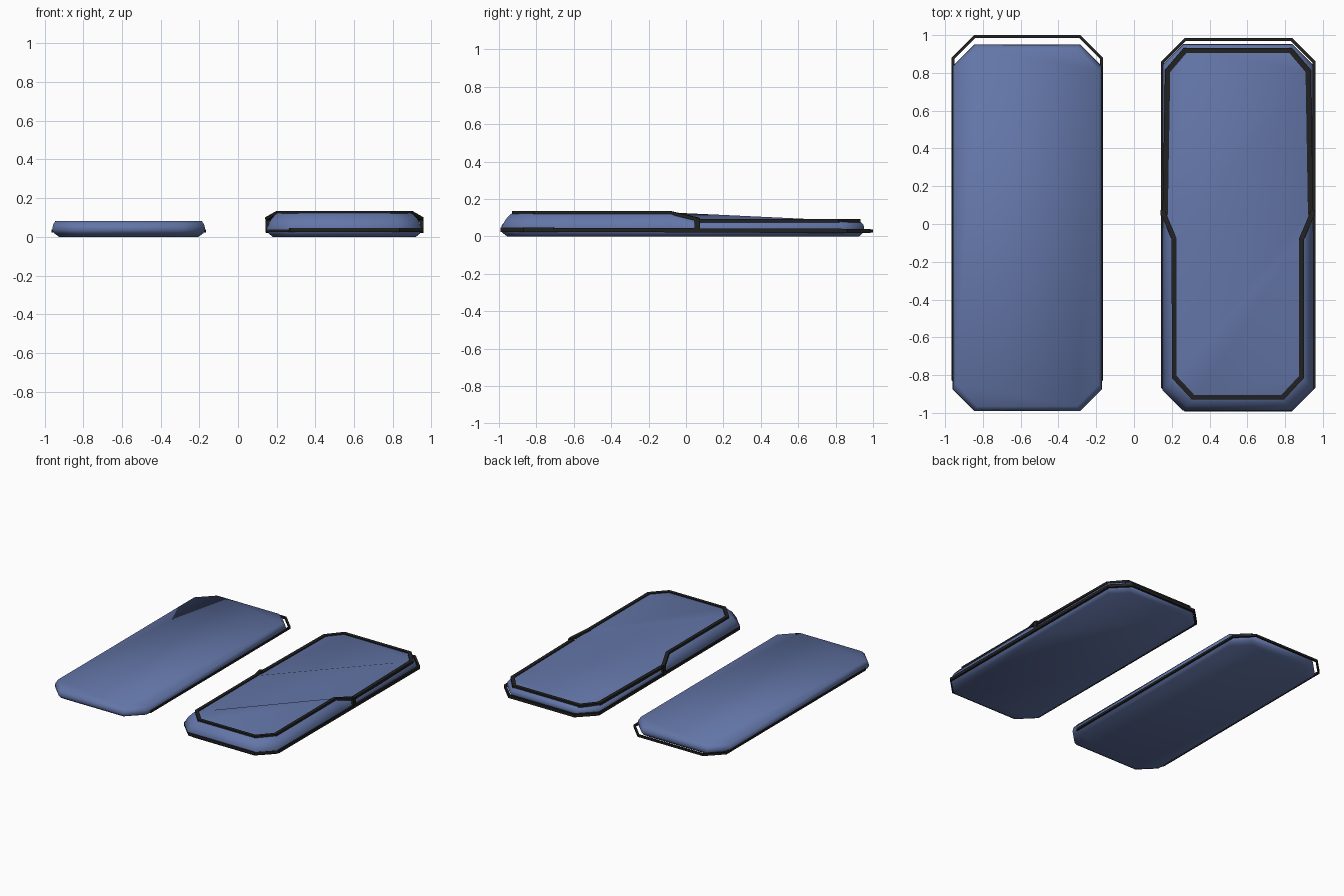
import bpy, bmesh
from mathutils import Vector

if "Cube" in bpy.data.objects:
    bpy.data.objects.remove(bpy.data.objects["Cube"])

def material(name, rgb):
    m = bpy.data.materials.new(name)
    m.diffuse_color = (*rgb, 1)
    m.use_nodes = True
    m.node_tree.nodes["Principled BSDF"].inputs["Base Color"].default_value = m.diffuse_color
    return m

BLUE = material("blue fabric", (0.125, 0.18, 0.39))
BLACK = material("black piping", (0.015, 0.015, 0.015))

def finish(name, bm, mat, smooth):
    bmesh.ops.recalc_face_normals(bm, faces=bm.faces)
    me = bpy.data.meshes.new(name)
    bm.to_mesh(me)
    bm.free()
    me.materials.append(mat)
    ob = bpy.data.objects.new(name, me)
    bpy.context.collection.objects.link(ob)
    for p in me.polygons:
        p.use_smooth = smooth
    return ob

def octagon(x0, x1, y0, y1, z, c=0.115):
    return [Vector((x, y, z)) for x, y in (
        (x0 + c, y0), (x1 - c, y0), (x1, y0 + c), (x1, y1 - c),
        (x1 - c, y1), (x0 + c, y1), (x0, y1 - c), (x0, y0 + c))]

def loft(name, rings, mat):
    bm = bmesh.new()
    vs = [[bm.verts.new(p) for p in r] for r in rings]
    n = len(vs[0])
    for a, b in zip(vs, vs[1:]):
        for i in range(n):
            j = (i + 1) % n
            bm.faces.new((a[i], a[j], b[j], b[i]))
    bm.faces.new(vs[0][::-1])
    top = bm.faces.new(vs[-1])
    if n == 12:  # split the stepped top along its two cross lines
        for a, b in ((3, 10), (4, 9)):
            bmesh.ops.connect_verts(bm, verts=[vs[-1][a], vs[-1][b]])
    return finish(name, bm, mat, True)

def piping(name, pts, w, h, closed=True):
    # rectangular cord with mitred corners
    bm = bmesh.new()
    n, secs = len(pts), []
    for i, p in enumerate(pts):
        a = (p - pts[i - 1]) if closed or i > 0 else pts[1] - p
        b = (pts[(i + 1) % n] - p) if closed or i < n - 1 else a
        a, b = a.normalized(), b.normalized()
        t = (a + b).normalized()
        side = Vector((t.y, -t.x, 0)).normalized()
        up = side.cross(t).normalized()
        k = 1 / max(0.6, t.dot(b))
        secs.append([bm.verts.new(p + side * sx * w / 2 * k + up * sz * h / 2)
                     for sx, sz in ((-1, -1), (1, -1), (1, 1), (-1, 1))])
    for i in range(n if closed else n - 1):
        a, b = secs[i], secs[(i + 1) % n]
        for j in range(4):
            k = (j + 1) % 4
            bm.faces.new((a[j], a[k], b[k], b[j]))
    if not closed:
        bm.faces.new(secs[0])
        bm.faces.new(secs[-1])
    return finish(name, bm, BLACK, False)

# Plain cushion on the left
loft("plain_cushion", [
    octagon(-0.925, -0.205, -0.95, 0.915, 0.0),
    octagon(-0.95, -0.18, -0.98, 0.94, 0.018),
    octagon(-0.96, -0.17, -0.99, 0.95, 0.035),
    octagon(-0.957, -0.173, -0.985, 0.945, 0.06),
    octagon(-0.945, -0.187, -0.965, 0.93, 0.082)], BLUE)
piping("plain_cushion_piping", octagon(-0.958, -0.172, -0.94, 0.993, 0.03), 0.014, 0.016)

# Stepped cushion on the right: octagon plus two points on each long side
def stepped(ins_f, ins_b, zf, zb, front, back, c=0.11):
    xf, xb = 0.4 - ins_f, 0.4 - ins_b
    right = [(xf - c, front, zf), (xf, front + c, zf), (xf, -0.08, zf),
             (xb, 0.06, zb), (xb, back - c, zb), (xb - c, back, zb)]
    r = [Vector((0.55 + x, y, z)) for x, y, z in right]
    l = [Vector((0.55 - x, y, z)) for x, y, z in reversed(right)]
    return r + l

loft("stepped_cushion", [
    stepped(0.03, 0.03, 0.0, 0.0, -0.955, 0.925),
    stepped(0.008, 0.008, 0.018, 0.018, -0.98, 0.945),
    stepped(0.0, 0.002, 0.045, 0.035, -0.988, 0.953),
    stepped(0.02, 0.008, 0.09, 0.06, -0.965, 0.95),
    stepped(0.045, 0.02, 0.118, 0.078, -0.94, 0.935),
    stepped(0.07, 0.03, 0.128, 0.086, -0.92, 0.92)], BLUE)
low = octagon(0.152, 0.952, -0.985, 0.978, 0.03, 0.12)
for p in low:
    p.z = 0.036 if p.y < 0 else 0.03
piping("stepped_cushion_lower_piping", low, 0.016, 0.022)

# Piping on the upper edges, front half dips down to the lower piping
half = [(0.237, -0.917, 0.126), (0.337, -0.81, 0.126), (0.337, -0.08, 0.126), (0.397, 0.062, 0.092)]
front = [Vector((0.55 - x, y, z)) for x, y, z in reversed(half)] + \
        [Vector((0.55 + x, y, z)) for x, y, z in half]
piping("upper_front_piping", front, 0.026, 0.018, False)
half = [(0.385, 0.05, 0.084), (0.372, 0.81, 0.084), (0.28, 0.918, 0.084)]
back = [Vector((0.55 + x, y, z)) for x, y, z in half] + \
       [Vector((0.55 - x, y, z)) for x, y, z in reversed(half)]
piping("upper_back_piping", back, 0.028, 0.018, False)

# Short vertical cords where the step meets the lower piping
for s, name in ((-1, "left"), (1, "right")):
    bm = bmesh.new()
    bmesh.ops.create_cube(bm, size=1)
    for v in bm.verts:
        v.co = Vector((0.55 + s * 0.4 + v.co.x * 0.018, 0.06 + v.co.y * 0.028, 0.06 + v.co.z * 0.075))
    finish(name + "_step_piping", bm, BLACK, False)
